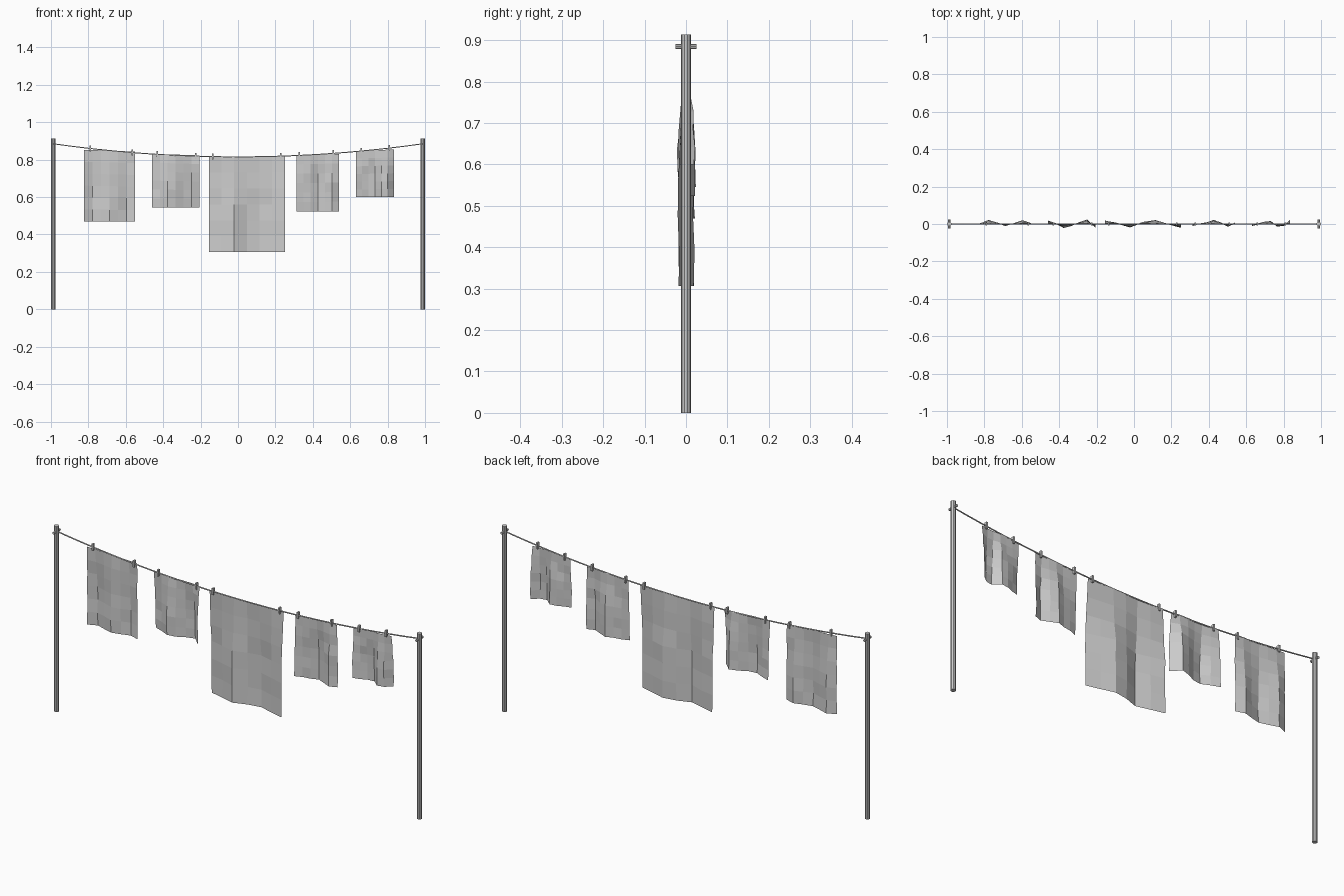
import bpy, bmesh, math, random
from mathutils import Vector

if "Cube" in bpy.data.objects:
    bpy.data.objects.remove(bpy.data.objects["Cube"])
random.seed(4)

POST_X, POST_R, POST_H = 0.988, 0.012, 0.913


def line_z(x):
    return 0.815 + 0.07 * (x / POST_X) ** 2


def add_object(name, bm):
    bmesh.ops.recalc_face_normals(bm, faces=bm.faces)
    mesh = bpy.data.meshes.new(name)
    bm.to_mesh(mesh)
    bm.free()
    obj = bpy.data.objects.new(name, mesh)
    bpy.context.collection.objects.link(obj)
    return obj


def cylinder(name, loc, radius, depth, sides, rot=(0, 0, 0)):
    bpy.ops.mesh.primitive_cylinder_add(vertices=sides, radius=radius, depth=depth,
                                        location=loc, rotation=rot)
    bpy.context.object.name = name


# Posts and the cross pins that hold the line
for side, label in ((-1, "left"), (1, "right")):
    cylinder(label + "_post", (side * POST_X, 0, POST_H / 2), POST_R, POST_H, 10)
    cylinder(label + "_line_pin", (side * POST_X, 0, 0.884), 0.006, 0.05, 8,
             (math.pi / 2, 0, 0))

# Sagging washing line
bm = bmesh.new()
rings = []
for i in range(25):
    x = -POST_X + 2 * POST_X * i / 24
    rings.append([bm.verts.new((x, 0.003 * math.cos(a * math.pi / 3),
                                line_z(x) + 0.003 * math.sin(a * math.pi / 3)))
                  for a in range(6)])
for a, b in zip(rings, rings[1:]):
    for k in range(6):
        bm.faces.new((a[k], a[k - 1], b[k - 1], b[k]))
bm.faces.new(rings[0])
bm.faces.new(rings[-1])
add_object("washing_line", bm)


# Hanging cloth: a coarse grid with vertical folds that deepen downwards
def cloth(name, x0, x1, top0, top1, bottom, folds):
    cols, rows = len(folds) - 1, 6
    bm = bmesh.new()
    grid = []
    for r in range(rows + 1):
        t = r / rows
        row = []
        for c, fold in enumerate(folds):
            u = c / cols
            top = top0 + (top1 - top0) * u
            depth = 0.12 + 0.88 * min(1, t * 1.7)
            y = fold * depth + (random.uniform(-0.003, 0.003) if r else 0)
            row.append(bm.verts.new((x0 + (x1 - x0) * u, y, top + (bottom - top) * t)))
        grid.append(row)
    for r in range(rows):
        for c in range(cols):
            bm.faces.new((grid[r][c], grid[r + 1][c], grid[r + 1][c + 1], grid[r][c + 1]))
    add_object(name, bm)


CLOTHS = [
    ("shirt_cloth", -0.823, -0.55, 0.853, 0.843, 0.469,
     (0.003, 0.019, 0.006, -0.009, 0.002, 0.018, 0.004)),
    ("small_towel", -0.46, -0.207, 0.831, 0.823, 0.545,
     (0.016, 0.002, -0.019, -0.008, 0.012, 0.021, -0.019)),
    ("bed_sheet", -0.156, 0.25, 0.816, 0.816, 0.306,
     (0.019, 0.003, -0.016, 0.010, 0.019, 0.001, -0.020)),
    ("hand_towel", 0.313, 0.54, 0.825, 0.831, 0.524,
     (-0.009, 0.000, 0.006, 0.021, 0.008, -0.014, 0.005)),
    ("pillow_cloth", 0.63, 0.834, 0.846, 0.855, 0.600,
     (-0.011, 0.001, 0.010, 0.014, -0.012, -0.008, 0.020)),
]
for spec in CLOTHS:
    cloth(*spec)

# Clothes pegs, two per cloth
for x in (-0.79, -0.565, -0.433, -0.225, -0.135, 0.228, 0.328, 0.51, 0.66, 0.808):
    bpy.ops.mesh.primitive_cube_add(size=1, location=(x, 0, line_z(x) + 0.001))
    bpy.context.object.name = "clothes_peg"
    bpy.context.object.scale = (0.008, 0.014, 0.032)
